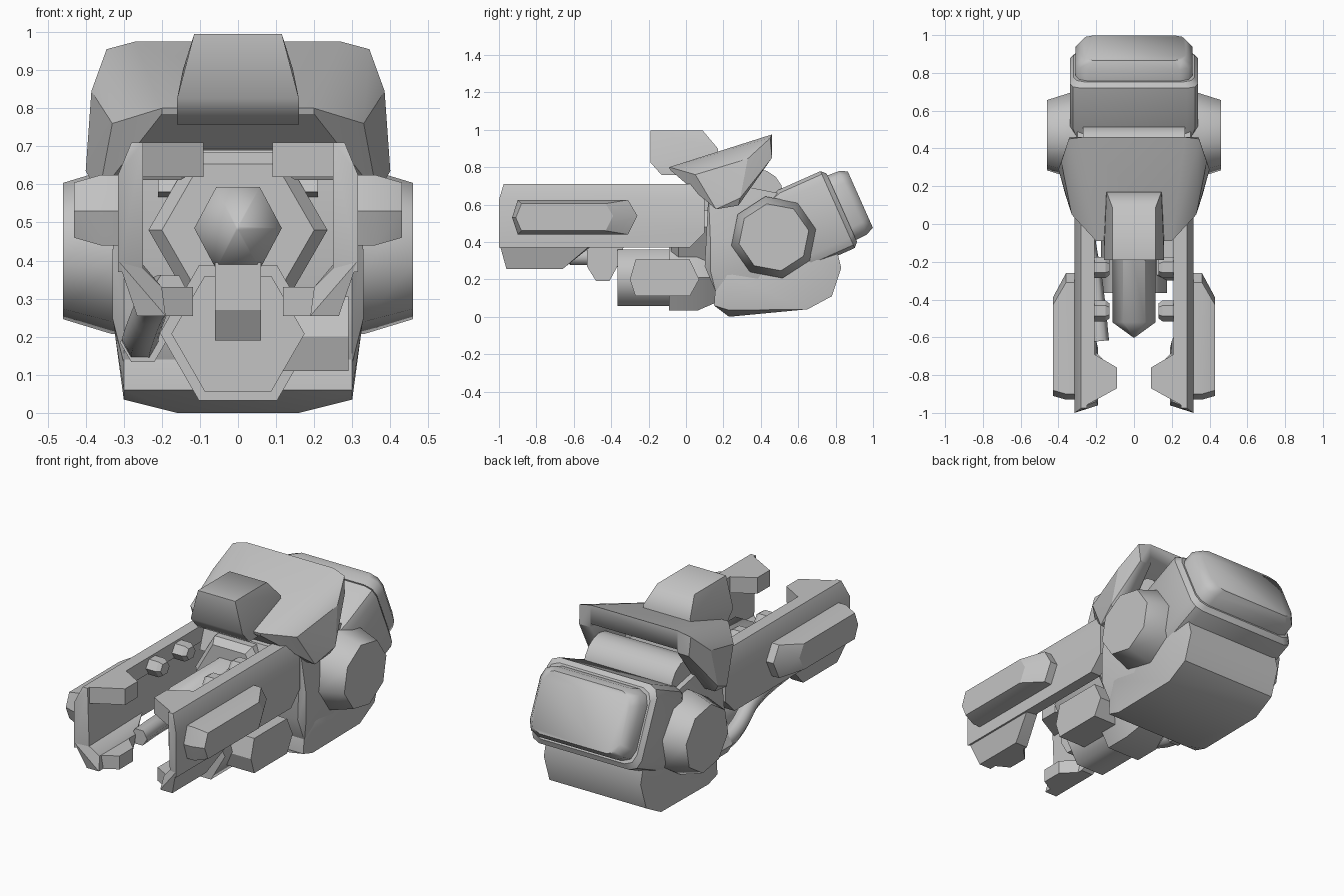
import bpy, bmesh, math
from mathutils import Vector

if "Cube" in bpy.data.objects:
    bpy.data.objects.remove(bpy.data.objects["Cube"], do_unlink=True)

grey = bpy.data.materials.new("plain_grey")
grey.use_nodes = True
grey.diffuse_color = (0.55, 0.55, 0.55, 1)
grey.node_tree.nodes["Principled BSDF"].inputs["Base Color"].default_value = (0.55, 0.55, 0.55, 1)


def finish(name, bm, angle=30):
    bmesh.ops.recalc_face_normals(bm, faces=bm.faces)
    mesh = bpy.data.meshes.new(name)
    bm.to_mesh(mesh)
    bm.free()
    mesh.materials.append(grey)
    ob = bpy.data.objects.new(name, mesh)
    bpy.context.collection.objects.link(ob)
    bpy.ops.object.select_all(action='DESELECT')
    bpy.context.view_layer.objects.active = ob
    ob.select_set(True)
    bpy.ops.object.shade_smooth_by_angle(angle=math.radians(angle))
    return ob


def hull(name, points, mirror=False, angle=30):
    """Faceted solid wrapped round its corner points."""
    bm = bmesh.new()
    pts = list(points)
    if mirror:
        pts += [(-x, y, z) for x, y, z in pts]
    for p in pts:
        bm.verts.new(p)
    res = bmesh.ops.convex_hull(bm, input=bm.verts)
    inside = {v for v in res["geom_interior"] if isinstance(v, bmesh.types.BMVert)}
    bmesh.ops.delete(bm, geom=list(inside), context='VERTS')
    bmesh.ops.dissolve_limit(bm, angle_limit=math.radians(2), verts=bm.verts, edges=bm.edges)
    return finish(name, bm, angle)


def side_slab(profile, x0, x1):
    return [(x, y, z) for x in (x0, x1) for y, z in profile]


def flat_slab(profile, z0, z1):
    return [(x, y, z) for z in (z0, z1) for x, y in profile]


def rings(axis, stations, sides, centre, turn=0.0, stretch=1.0):
    """Rings of points along x or y; each station is (position, radius)."""
    pts = []
    for t, r in stations:
        for i in range(sides):
            a = turn + math.tau * i / sides
            u, v = r * math.cos(a), r * math.sin(a) * stretch
            pts.append((t, centre[0] + u, centre[1] + v) if axis == 'x'
                       else (centre[0] + u, t, centre[1] + v))
    return pts


def tilted(stations):
    """Chamfered rectangles along the raised rear axis: (u, half_w, half_h, chamfer)."""
    ang = math.radians(24)
    d = Vector((0, math.cos(ang), math.sin(ang)))
    up = Vector((0, -math.sin(ang), math.cos(ang)))
    pts = []
    for u, w, h, c in stations:
        for sx in (-1, 1):
            for sv in (-1, 1):
                for a, b in ((w, h - c), (w - c * 0.3, h - c * 0.3), (w - c, h)):
                    p = Vector((0, 0.815, 0.575)) + d * u + up * (sv * b)
                    pts.append((sx * a, p.y, p.z))
    return pts


# Side rails, built once per side
for side, s in (("left", 1), ("right", -1)):
    def part(name, pts, angle=30):
        return hull(side + "_" + name, [(s * x, y, z) for x, y, z in pts], angle=angle)

    outer = [(-1, 0.37), (-1, 0.625), (0.1, 0.625), (0.1, 0.45), (0.02, 0.37)]
    inner = [(-0.96, 0.37), (-0.96, 0.625), (0.1, 0.65), (0.1, 0.45), (0.02, 0.37)]
    part("rail_wall", side_slab(outer, 0.315, 0.315) + side_slab(inner, 0.25, 0.25)
         + side_slab([(-0.975, 0.71), (0.07, 0.71)], 0.25, 0.28))
    part("rail_top", flat_slab([(0.21, -0.93), (0.28, -0.975), (0.28, 0.07), (0.21, 0.07)], 0.62, 0.71))
    tab = [(0.28, -0.975), (0.09, -0.87), (0.09, -0.76), (0.21, -0.69), (0.28, -0.69)]
    part("rail_tab", flat_slab(tab, 0.62, 0.71))
    part("rail_drop", [(0.315, -1, 0.4), (0.25, -0.96, 0.38), (0.315, -0.49, 0.4), (0.25, -0.49, 0.39),
                       (0.2, -0.94, 0.33), (0.2, -0.62, 0.33)]
         + side_slab([(-0.96, 0.255), (-0.66, 0.255)], 0.19, 0.265))
    foot = [(0.26, -0.96), (0.118, -0.88), (0.118, -0.76), (0.2, -0.68), (0.26, -0.67)]
    part("rail_foot", flat_slab(foot, 0.255, 0.33))

    # Outer armour bump
    big = [(-0.93, 0.53), (-0.9, 0.625), (-0.31, 0.625), (-0.26, 0.54), (-0.31, 0.44), (-0.9, 0.44)]
    small = [(-0.91, 0.53), (-0.88, 0.605), (-0.43, 0.605), (-0.39, 0.54), (-0.43, 0.46), (-0.88, 0.46)]
    part("rail_bump", side_slab(big, 0.31, 0.36) + side_slab(small, 0.43, 0.43))

    # Inner studs under the top edge
    for i, y in enumerate((-0.23, -0.46)):
        part("stud_%d" % i, rings('x', [(0.26, 0.055), (0.15, 0.055), (0.13, 0.04)], 6, (y, 0.655), 0, 0.9))

    # Round hip pod
    part("hip_pod", rings('x', [(0.25, 0.232), (0.33, 0.232), (0.46, 0.19)], 8, (0.47, 0.425), 0.2, 0.96), 46)

# Central body
block = [(0.1, 0.27), (0.16, 0.13), (0.35, 0.1), (0.55, 0.3), (0.5, 0.66), (0.3, 0.7), (0.12, 0.66)]
hull("body_block", side_slab(block, -0.3, 0.3) + [(sx * 0.33, y, z) for sx in (-1, 1)
     for y in (0.13, 0.4) for z in (0.25, 0.42)])
hull("body_bridge", side_slab([(-0.04, 0.58), (0.0, 0.69), (0.3, 0.72), (0.3, 0.55)], -0.21, 0.21))
hull("body_core", rings('y', [(-0.08, 0.2), (-0.04, 0.235), (0.2, 0.235)], 6, (0, 0.48)))
hull("hinge_drum", rings('x', [(-0.27, 0.14), (0.27, 0.14)], 16, (0.38, 0.65)))

# Rear belly shell
belly = [(0.15, 0.06), (0.23, 0.035), (0.65, 0.04), (0.78, 0.11), (0.83, 0.26),
         (0.8, 0.38), (0.5, 0.55), (0.28, 0.42), (0.16, 0.2)]
hull("belly_shell", side_slab(belly, 0.3, 0.3) + [(0.16, 0.23, 0), (0.16, 0.35, 0.02),
     (0.325, 0.22, 0.22), (0.325, 0.7, 0.3)], mirror=True, angle=40)

# Rear booster
hull("booster_neck", tilted([(-0.36, 0.3, 0.19, 0.05), (-0.25, 0.34, 0.225, 0.06),
                             (-0.005, 0.34, 0.225, 0.06), (0.02, 0.32, 0.2, 0.06)]))
hull("booster_cap", tilted([(0.0, 0.31, 0.19, 0.07), (0.085, 0.31, 0.185, 0.07),
                            (0.128, 0.275, 0.165, 0.065)]), angle=50)

# Hood with a hollow open at the back
hood = hull("hood", [(0.27, 0.46, 0.975), (0.345, 0.45, 0.955), (0.34, 0.46, 0.85), (0.385, 0.33, 0.845),
                     (0.4, 0.29, 0.635), (0.375, 0.28, 0.595), (0.365, 0.16, 0.575), (0.33, 0.05, 0.76),
                     (0.2, -0.09, 0.8), (0.2, -0.085, 0.785), (0.2, 0.06, 0.7), (0.27, 0.16, 0.575)], mirror=True)
cutter = hull("hood_cutter", [(0.27, 0.6, 0.91), (0.3, 0.6, 0.5), (0.27, 0.15, 0.78), (0.27, 0.15, 0.5)], mirror=True)
cutter.hide_render = True
cutter.hide_viewport = True
cut = hood.modifiers.new("hollow", 'BOOLEAN')
cut.operation = 'DIFFERENCE'
cut.solver = 'EXACT'
cut.object = cutter

# Sight box on the hood
hull("sight_box", [(0.115, -0.19, 0.995), (0.16, -0.19, 0.825), (0.16, -0.13, 0.757), (0.16, 0.0, 0.757),
                   (0.115, 0.09, 0.995), (0.145, 0.17, 0.9), (0.15, 0.17, 0.82)], mirror=True, angle=50)

# Barrel, its keel and the lower pod
hull("barrel", rings('y', [(0.1, 0.115), (-0.52, 0.115), (-0.6, 0.005)], 6, (0, 0.485), 0, 1.08), angle=61)
hull("barrel_keel", side_slab([(-0.53, 0.395), (-0.53, 0.27), (-0.48, 0.19), (-0.41, 0.19),
                               (-0.35, 0.3), (-0.33, 0.395)], -0.06, 0.06))
hull("lower_pod", rings('y', [(-0.365, 0.175), (0.0, 0.175)], 6, (0, 0.208)), angle=61)
hull("lower_pod_collar", rings('y', [(-0.09, 0.205), (0.06, 0.205), (0.17, 0.15)], 6, (0, 0.21)))

# Stub on the left, hose on the right
stub = [(-0.3, 0.2), (-0.27, 0.305), (0.02, 0.305), (0.07, 0.2), (0.02, 0.11), (-0.27, 0.11)]
hull("left_stub", side_slab(stub, 0.08, 0.29))
curve = bpy.data.curves.new("right_hose", 'CURVE')
curve.dimensions = '3D'
curve.bevel_depth = 0.048
curve.bevel_resolution = 1
curve.use_fill_caps = True
path = curve.splines.new('NURBS')
route = [(-0.25, 0.2, 0.18), (-0.26, 0.04, 0.18), (-0.25, -0.12, 0.22), (-0.21, -0.3, 0.32), (-0.18, -0.62, 0.32)]
path.points.add(len(route) - 1)
for p, co in zip(path.points, route):
    p.co = (*co, 1)
path.use_endpoint_u = True
path.order_u = 3
path.resolution_u = 4
curve.materials.append(grey)
bpy.context.collection.objects.link(bpy.data.objects.new("right_hose", curve))
hull("hose_ferrule", rings('y', [(0.03, 0.06), (0.15, 0.06)], 6, (-0.25, 0.185)))
